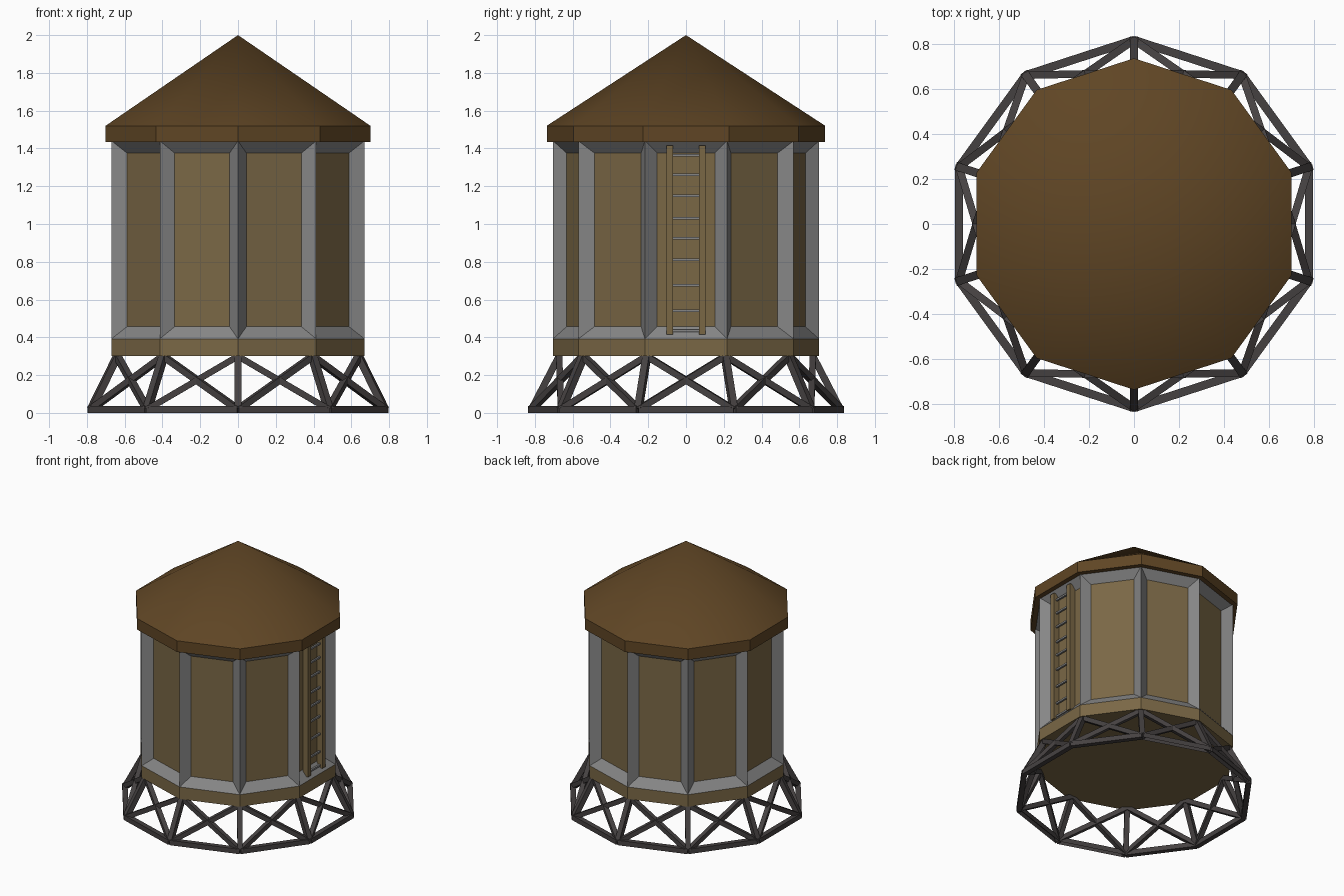
import bpy, bmesh, math
from mathutils import Vector, Matrix

if "Cube" in bpy.data.objects:
    bpy.data.objects.remove(bpy.data.objects["Cube"])

N = 10


def mat(name, rgb):
    m = bpy.data.materials.new(name)
    m.diffuse_color = (*rgb, 1)
    m.use_nodes = True
    m.node_tree.nodes["Principled BSDF"].inputs["Base Color"].default_value = m.diffuse_color
    return m


WOOD = mat("tan wood", (0.195, 0.137, 0.06))
ROOF = mat("brown roof", (0.115, 0.06, 0.018))
GREY = mat("grey frame", (0.24, 0.24, 0.24))
IRON = mat("dark iron", (0.06, 0.053, 0.053))


def corner(k, r, z):
    a = math.radians(90 + 36 * k)
    return Vector((r * math.cos(a), r * math.sin(a), z))


def finish(bm, name, mats):
    me = bpy.data.meshes.new(name)
    bm.to_mesh(me)
    bm.free()
    for m in mats:
        me.materials.append(m)
    ob = bpy.data.objects.new(name, me)
    bpy.context.collection.objects.link(ob)
    return ob


def prism(bm, levels):
    """Ten-sided stack of (radius, z) rings with capped ends; radius 0 gives a point."""
    rings = []
    for r, z in levels:
        if r == 0:
            rings.append([bm.verts.new((0, 0, z))] * N)
        else:
            rings.append([bm.verts.new(corner(k, r, z)) for k in range(N)])
    walls = []
    for lo, hi in zip(rings, rings[1:]):
        row = []
        for k in range(N):
            j = (k + 1) % N
            vs = [lo[k], lo[j], hi[j], hi[k]]
            row.append(bm.faces.new(list(dict.fromkeys(vs))))
        walls.append(row)
    bm.faces.new(rings[0][::-1])
    if levels[-1][0]:
        bm.faces.new(rings[-1])
    bmesh.ops.recalc_face_normals(bm, faces=bm.faces[:])
    return walls


def bar(bm, a, b, t):
    """Square bar of thickness t between two points."""
    d = b - a
    z = d.normalized()
    x = z.cross(Vector((0, 0, 1)))
    if x.length < 1e-4:
        x = Vector((1, 0, 0))
    x.normalize()
    rot = Matrix((x, z.cross(x), z)).transposed().to_4x4()
    m = Matrix.Translation((a + b) / 2) @ rot @ Matrix.Diagonal((t, t, d.length, 1))
    bmesh.ops.create_cube(bm, size=1, matrix=m)


# Tank: wooden base band, grey sloped frames around recessed wooden panels
bm = bmesh.new()
walls = prism(bm, [(0.704, 0.30), (0.704, 0.392), (0.704, 1.44)])
frames = bmesh.ops.inset_individual(bm, faces=walls[1], thickness=0.065, depth=-0.055,
                                    use_even_offset=True)
for f in frames["faces"]:
    f.material_index = 1
for f in walls[1]:
    f.material_index = 0
finish(bm, "tank", [WOOD, GREY])

# Roof: flat-sided rim with a softly shaded cone
bm = bmesh.new()
prism(bm, [(0.737, 1.435), (0.737, 1.52), (0, 2.0)])
roof = finish(bm, "roof", [ROOF])
bpy.context.view_layer.objects.active = roof
roof.select_set(True)
bpy.ops.object.shade_smooth_by_angle(angle=math.radians(30))

# Stand: splayed legs, ground ring and crossed braces
bm = bmesh.new()
RB, RT, T = 0.818, 0.672, 0.037
for k in range(N):
    a0, b0 = corner(k, RB, T / 2), corner(k + 1, RB, T / 2)
    a1, b1 = corner(k, RT, 0.30), corner(k + 1, RT, 0.30)
    bar(bm, a0, a1, T)
    bar(bm, a0, b0, T)
    bar(bm, a0, b1, T * 0.9)
    bar(bm, b0, a1, T * 0.9)
# trim the bar ends so the stand sits flat on the ground
bmesh.ops.bisect_plane(bm, geom=bm.verts[:] + bm.edges[:] + bm.faces[:],
                       plane_co=(0, 0, 0), plane_no=(0, 0, -1), clear_outer=True)
finish(bm, "stand", [IRON])

# Ladder on the right side panel
bm = bmesh.new()
for y in (-0.086, 0.086):
    m = Matrix.Translation((0.642, y, 0.915)) @ Matrix.Diagonal((0.045, 0.036, 1.0, 1))
    bmesh.ops.create_cube(bm, size=1, matrix=m)
finish(bm, "ladder_rails", [WOOD])
bm = bmesh.new()
for z in (0.435, 0.54, 0.675, 0.81, 0.925, 1.03, 1.15, 1.26, 1.365):
    bar(bm, Vector((0.642, -0.075, z)), Vector((0.642, 0.075, z)), 0.013)
finish(bm, "ladder_rungs", [GREY])
